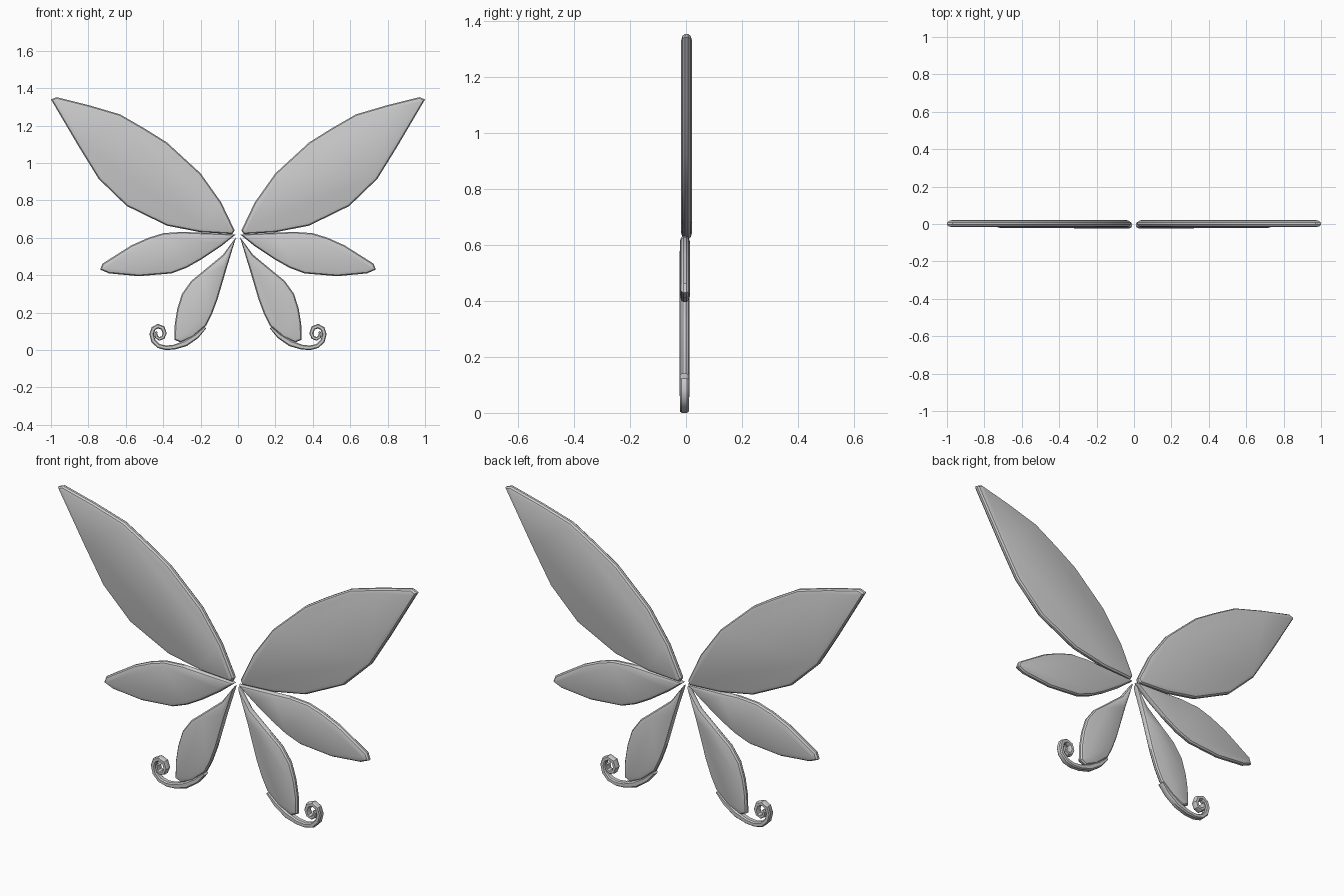
import bpy, bmesh
from mathutils import Vector

if "Cube" in bpy.data.objects:
    bpy.data.objects.remove(bpy.data.objects["Cube"])


def finish(name, bm):
    """Mesh object mirrored across x = 0, smooth with sharp edges kept."""
    bmesh.ops.recalc_face_normals(bm, faces=bm.faces)
    me = bpy.data.meshes.new(name)
    bm.to_mesh(me)
    bm.free()
    ob = bpy.data.objects.new(name, me)
    bpy.context.collection.objects.link(ob)
    ob.modifiers.new("Mirror", 'MIRROR').use_mirror_merge = False
    bpy.ops.object.select_all(action='DESELECT')
    ob.select_set(True)
    bpy.context.view_layer.objects.active = ob
    bpy.ops.object.shade_smooth_by_angle(angle=0.6)
    return ob


def skin(bm, rings):
    """Join closed vertex rings with quads and cap both ends."""
    for a, b in zip(rings, rings[1:]):
        n = len(a)
        for i in range(n):
            j = (i + 1) % n
            bm.faces.new((a[i], a[j], b[j], b[i]))
    bm.faces.new(rings[0])
    bm.faces.new(rings[-1])


def inset(points, d):
    """Move a clockwise outline inwards by d."""
    out = []
    for i, p in enumerate(points):
        p = Vector(p)
        e1 = (p - Vector(points[i - 1])).normalized()
        e2 = (Vector(points[(i + 1) % len(points)]) - p).normalized()
        n1, n2 = Vector((e1.y, -e1.x)), Vector((e2.y, -e2.x))
        m = (n1 + n2).normalized()
        out.append(p + m * d * min(1 / max(m.dot(n1), 0.1), 1.7))
    return out


def wing(name, outline, y, half):
    """Flat panel with a rounded rim."""
    bm = bmesh.new()
    rim = [(0.02, -1), (0.006, -0.75), (0, -0.3), (0, 0.3), (0.006, 0.75), (0.02, 1)]
    rings = [[bm.verts.new((p.x, y + k * half, p.y)) for p in inset(outline, d)]
             for d, k in rim]
    skin(bm, rings)
    return finish(name, bm)


# Wing panels (x, z), clockwise from the root
wing("upper_wing", [(0.018, 0.64), (0.09, 0.79), (0.2, 0.945), (0.38, 1.11),
                    (0.5, 1.185), (0.63, 1.26), (0.8, 1.31), (0.97, 1.352), (1.0, 1.34),
                    (0.85, 1.085), (0.745, 0.915), (0.595, 0.77), (0.38, 0.665),
                    (0.2, 0.63), (0.03, 0.62)], 0.002, 0.019)
wing("middle_wing", [(0.012, 0.618), (0.21, 0.628), (0.3, 0.632), (0.4, 0.625), (0.48, 0.6),
                     (0.57, 0.56), (0.725, 0.462), (0.737, 0.43), (0.69, 0.41),
                     (0.53, 0.395), (0.355, 0.41), (0.275, 0.44), (0.195, 0.485),
                     (0.09, 0.555)], -0.004, 0.018)
wing("lower_wing", [(0.01, 0.605), (0.08, 0.51), (0.195, 0.415), (0.25, 0.37),
                    (0.3, 0.3), (0.325, 0.22), (0.338, 0.14), (0.34, 0.055), (0.305, 0.04),
                    (0.24, 0.07), (0.17, 0.13), (0.14, 0.19), (0.11, 0.27),
                    (0.06, 0.44)], -0.005, 0.018)

# Curled tail: rounded band swept along a spiral of (x, z, half width)
path = [(0.175, 0.12, 0.006), (0.22, 0.075, 0.013), (0.28, 0.036, 0.016),
        (0.34, 0.016, 0.013), (0.385, 0.012, 0.012), (0.425, 0.022, 0.012),
        (0.453, 0.05, 0.012), (0.462, 0.085, 0.012), (0.452, 0.115, 0.012),
        (0.428, 0.128, 0.012), (0.402, 0.118, 0.012), (0.392, 0.09, 0.011),
        (0.401, 0.067, 0.01), (0.42, 0.06, 0.01), (0.436, 0.07, 0.009),
        (0.44, 0.088, 0.008), (0.434, 0.099, 0.005)]
section = [(-1, -0.6), (-0.6, -1), (0.6, -1), (1, -0.6),
           (1, 0.6), (0.6, 1), (-0.6, 1), (-1, 0.6)]
bm = bmesh.new()
rings = []
for i, (x, z, w) in enumerate(path):
    a, b = path[max(i - 1, 0)], path[min(i + 1, len(path) - 1)]
    t = Vector((b[0] - a[0], b[1] - a[1])).normalized()
    rings.append([bm.verts.new((x - t.y * s * w, -0.006 + k * 0.016, z + t.x * s * w))
                  for s, k in section])
skin(bm, rings)
finish("curled_tail", bm)
